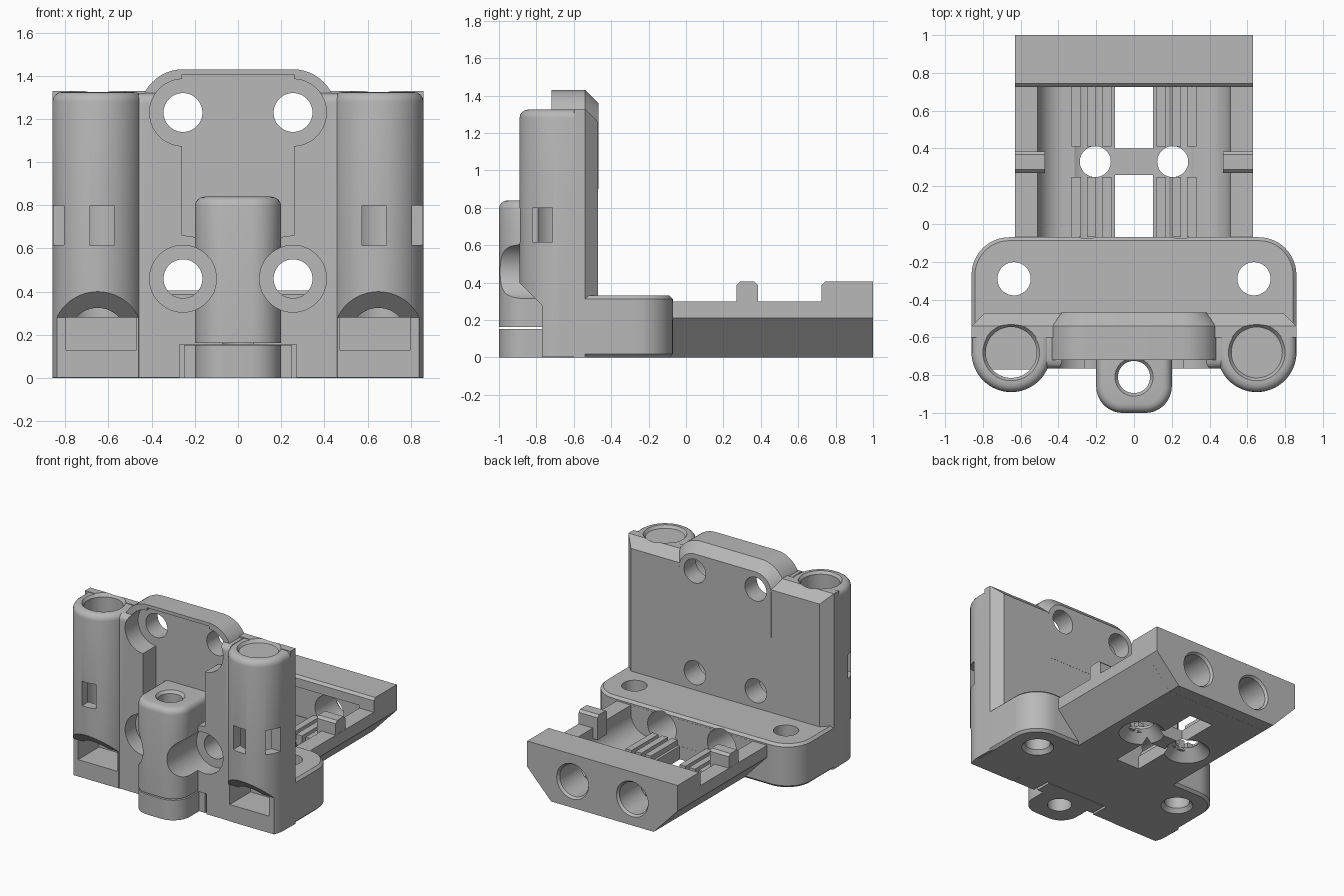
import bpy, bmesh, math
from mathutils import Matrix, Vector

cube = bpy.data.objects.get("Cube")
if cube:
    bpy.data.objects.remove(cube)

grey = bpy.data.materials.new("plain grey")
grey.use_nodes = True
color = (0.48, 0.48, 0.48, 1)
grey.diffuse_color = color
grey.node_tree.nodes["Principled BSDF"].inputs["Base Color"].default_value = color


def add(name, bm):
    mesh = bpy.data.meshes.new(name)
    bmesh.ops.recalc_face_normals(bm, faces=bm.faces)
    bm.to_mesh(mesh)
    bm.free()
    mesh.materials.append(grey)
    ob = bpy.data.objects.new(name, mesh)
    bpy.context.collection.objects.link(ob)
    return ob


def prism(name, pts, lo, hi, axis="z", bevel=0, segs=1, rule=None):
    """Extrude a 2D profile along an axis; bevel the edges chosen by rule."""
    place = {"x": lambda a, b, t: (t, a, b),
             "y": lambda a, b, t: (a, t, b),
             "z": lambda a, b, t: (a, b, t)}[axis]
    bm = bmesh.new()
    face = bm.faces.new([bm.verts.new(place(a, b, lo)) for a, b in pts])
    res = bmesh.ops.extrude_face_region(bm, geom=[face])
    shift = Vector(place(0, 0, hi - lo))
    bmesh.ops.translate(bm, vec=shift,
                        verts=[v for v in res["geom"] if isinstance(v, bmesh.types.BMVert)])
    if bevel:
        edges = [e for e in bm.edges if rule(e.verts[0].co, e.verts[1].co)]
        bmesh.ops.bevel(bm, geom=edges, offset=bevel, segments=segs, profile=0.5, affect="EDGES")
    return add(name, bm)


def box(name, x, y, z, **kw):
    return prism(name, [(x[0], y[0]), (x[1], y[0]), (x[1], y[1]), (x[0], y[1])], *z, **kw)


def rod(name, a, b, r, r2=None):
    """Cylinder or cone from point a to point b."""
    a, b = Vector(a), Vector(b)
    bm = bmesh.new()
    turn = (b - a).to_track_quat("Z", "Y").to_matrix().to_4x4()
    bmesh.ops.create_cone(bm, cap_ends=True, segments=48, radius1=r,
                          radius2=r if r2 is None else r2, depth=(b - a).length,
                          matrix=Matrix.Translation((a + b) / 2) @ turn)
    return add(name, bm)


def arc(cx, cy, r, start, end, n=12):
    angles = [math.radians(start + (end - start) * i / n) for i in range(n + 1)]
    return [(cx + r * math.cos(t), cy + r * math.sin(t)) for t in angles]


def combine(target, tool, op):
    mod = target.modifiers.new(op, "BOOLEAN")
    mod.operation, mod.object, mod.solver = op, tool, "EXACT"
    with bpy.context.temp_override(object=target, active_object=target):
        bpy.ops.object.modifier_apply(modifier=mod.name)
    bpy.data.objects.remove(tool)


def near(value, *coords):
    return all(abs(c - value) < 1e-4 for c in coords)


# Base slab with rounded rear corners
outline = [(-0.86, -0.68), (0.86, -0.68)] + arc(0.66, -0.27, 0.2, 0, 90) + arc(-0.66, -0.27, 0.2, 90, 180)
body = prism("carriage_body", outline, 0, 0.33, bevel=0.018,
             rule=lambda a, b: near(a.z, b.z) and max(a.y, b.y) > -0.67)


def join(tool):
    combine(body, tool, "UNION")


def cut(tool):
    combine(body, tool, "DIFFERENCE")


# Upright back wall, chamfered at its rear edges
join(box("back_wall", (-0.86, 0.86), (-0.6, -0.47), (0.001, 1.329), bevel=0.07,
         rule=lambda a, b: near(-0.47, a.y, b.y) and max(a.z, b.z) > 1))
join(box("front_wall", (-0.46, 0.46), (-0.765, -0.55), (0.002, 1.32), bevel=0.045, segs=4,
         rule=lambda a, b: near(1.32, a.z, b.z) and near(-0.765, a.y, b.y)))
# Rounded crest over the upper screws
crest = [(-0.455, 0.9), (0.455, 0.9)] + arc(0.255, 1.23, 0.2, 0, 90) + arc(-0.255, 1.23, 0.2, 90, 180)
join(prism("crest", crest, -0.72, -0.469, axis="y", bevel=0.07,
           rule=lambda a, b: near(-0.469, a.y, b.y) and max(a.z, b.z) > 1))

# Rod towers with sloped undersides
for s in (-1, 1):
    shape = [(s * 0.65 + 0.21, -0.55), (s * 0.65 - 0.21, -0.55)] + arc(s * 0.65, -0.68, 0.21, 180, 360, 32)
    join(prism("tower", shape, 0.003, 1.325, bevel=0.045, segs=4,
               rule=lambda a, b: near(1.325, a.z, b.z) and min(a.y, b.y) < -0.56))
    under = [(-1.1, -0.1), (-0.77, -0.1), (-0.77, 0.28), (-0.9, 0.41), (-1.1, 0.61)]
    cut(prism("underside", under, s * 0.65 - 0.25, s * 0.65 + 0.25, axis="x"))

# Front recess, then screw collars and the centre boss
cut(box("recess", (-0.26, 0.26), (-1, -0.61), (0.46, 1.405)))
for s in (-1, 1):
    join(rod("collar", (s * 0.255, -0.764, 0.46), (s * 0.255, -0.56, 0.46), 0.2))
cut(box("foot_gap", (-0.27, 0.27), (-0.9, -0.62), (-0.1, 0.155)))
boss = [(0.2, -0.58), (-0.2, -0.58)] + arc(-0.06, -0.86, 0.14, 180, 270) + arc(0.06, -0.86, 0.14, 270, 360)
join(prism("boss", boss, 0.162, 0.84, bevel=0.045, segs=4,
           rule=lambda a, b: near(0.84, a.z, b.z) and min(a.y, b.y) < -0.59))

# Bearing tray and its end block
side = [(-0.43, 0), (0.43, 0), (0.63, 0.21)]
join(prism("tray", side + [(0.63, 0.3), (-0.63, 0.3), (-0.63, 0.21)], -0.3, 0.9, axis="y"))
join(prism("end_block", [(a, b + 0.0005) for a, b in side] + [(0.63, 0.405), (-0.63, 0.405), (-0.63, 0.21)],
           0.725, 1, axis="y", bevel=0.018,
           rule=lambda a, b: near(0.405, a.z, b.z) and near(0.725, a.y, b.y)))
hollow = arc(-0.37, 0.24, 0.14, 180, 270) + arc(0.37, 0.24, 0.14, 270, 360)
cut(prism("trough", [(-0.51, 0.32)] + hollow + [(0.51, 0.32)], -0.069, 0.735, axis="y"))
for y in ((-0.068, 0.26), (0.4, 0.73)):
    cut(box("centre_slot", (-0.1, 0.1), y, (-0.1, 0.2)))

# Openings on both sides
cut(rod("boss_bore", (0, -0.81, -0.1), (0, -0.81, 1), 0.085))
cut(rod("boss_lip", (0, -0.81, 0.82), (0, -0.81, 0.9), 0.085, 0.15))
for s in (-1, 1):
    x = s * 0.65
    cut(rod("tower_bore", (x, -0.68, 0.2), (x, -0.68, 1.5), 0.135))
    cut(rod("tower_lip", (x, -0.68, 1.305), (x, -0.68, 1.345), 0.135, 0.165))
    cut(box("front_window", (s * 0.63 - 0.055, s * 0.63 + 0.055), (-1, -0.7), (0.615, 0.8)))
    cut(box("side_window", (s * 0.77 - 0.13, s * 0.77 + 0.13), (-0.82, -0.715), (0.616, 0.799)))
    cut(box("nut_pocket", (s * 0.635 - 0.165, s * 0.635 + 0.165), (-1, -0.52), (0.13, 0.28)))
    cut(rod("base_hole", (s * 0.635, -0.29, -0.1), (s * 0.635, -0.29, 0.5), 0.088))
    cut(rod("base_flare", (s * 0.635, -0.29, -0.01), (s * 0.635, -0.29, 0.03), 0.12, 0.088))
    cut(rod("rod_hole", (s * 0.25, 1.1, 0.2), (s * 0.25, -0.4, 0.2), 0.12))
    cut(rod("rod_lip", (s * 0.25, 1.01, 0.2), (s * 0.25, 0.98, 0.2), 0.14, 0.119))
    cut(rod("tray_hole", (s * 0.205, 0.33, -0.1), (s * 0.205, 0.33, 0.3), 0.082))
    cut(rod("tray_countersink", (s * 0.205, 0.33, -0.01), (s * 0.205, 0.33, 0.08), 0.17, 0.082))
    for z, floor in ((0.46, -0.64), (1.23, -0.6105)):
        cut(rod("screw_hole", (s * 0.255, -1.1, z), (s * 0.255, -0.4, z), 0.09))
        cut(rod("screw_seat", (s * 0.255, -1.1, z), (s * 0.255, floor, z), 0.155))

# Separate foot under the boss
foot_shape = [(0.2, -0.75), (0.25, -0.75), (0.25, -0.625), (-0.25, -0.625), (-0.25, -0.75), (-0.2, -0.75)] + boss[2:]
foot = prism("boss_foot", foot_shape, 0, 0.152)
combine(foot, rod("foot_bore", (0, -0.81, -0.1), (0, -0.81, 0.3), 0.085), "DIFFERENCE")

# Tray ribs and side clips
parts = [body, foot]
for s in (-1, 1):
    for x in (0.145, 0.225, 0.305):
        for y in ((-0.07, 0.25), (0.41, 0.73)):
            parts.append(box("tray_rib", (s * x - 0.025, s * x + 0.025), y, (0.06, 0.14)))
    parts.append(box("side_clip", (s * 0.55 - 0.079, s * 0.55 + 0.079), (0.27, 0.385), (0.22, 0.405),
                     bevel=0.018, rule=lambda a, b: near(0.405, a.z, b.z) and near(a.y, b.y)))

bpy.ops.object.select_all(action="DESELECT")
for ob in parts:
    ob.select_set(True)
bpy.context.view_layer.objects.active = body
bpy.ops.object.shade_smooth_by_angle(angle=math.radians(30))
